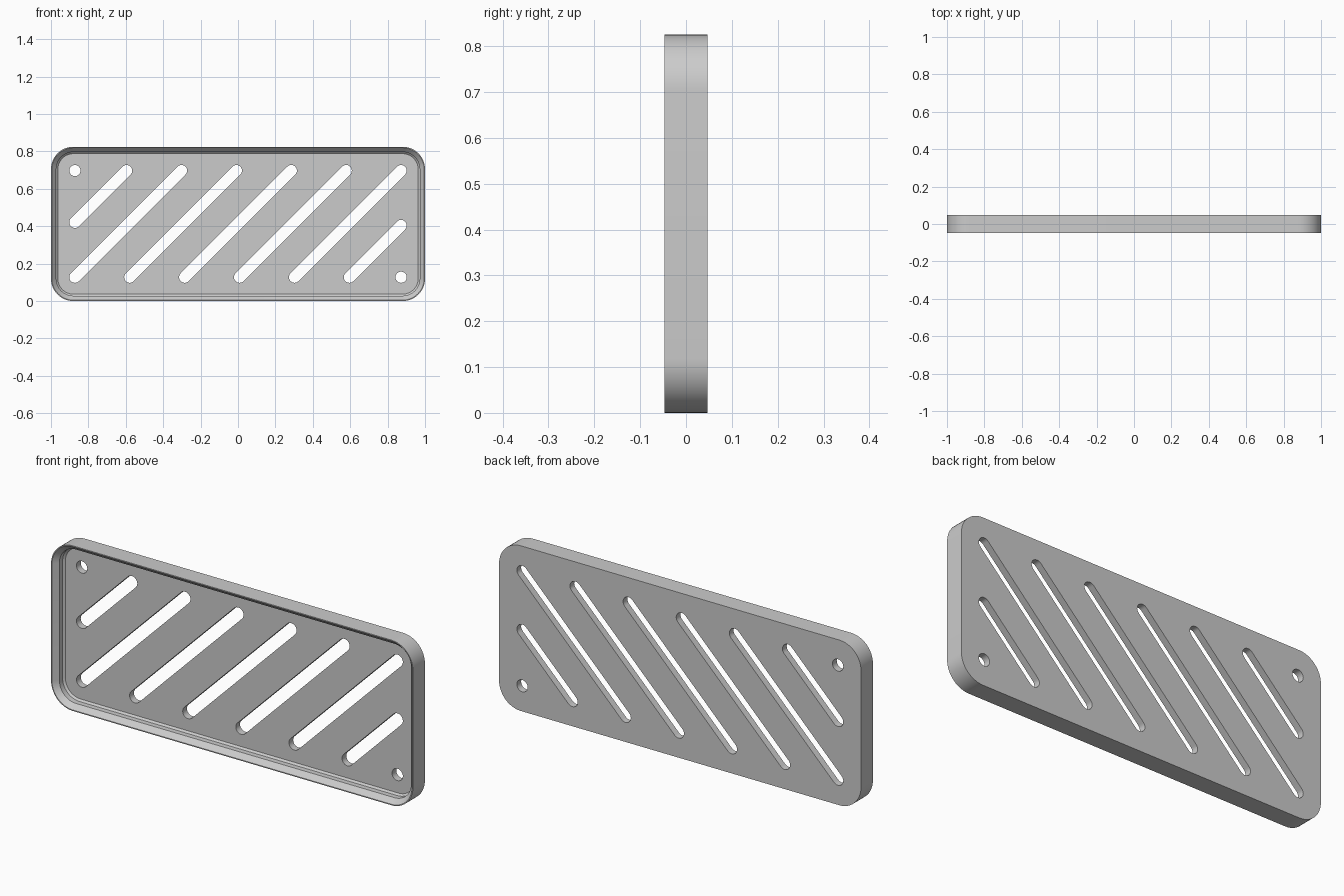
import bpy, bmesh, math

cube = bpy.data.objects.get("Cube")
if cube:
    bpy.data.objects.remove(cube)

W, H, D = 1.0, 0.4125, 0.047      # half width, half height, half depth
CORNER = 0.12
FLOOR = -D + 0.06                 # front surface of the perforated panel
SLOT_X, SLOT_Z, SLOT_R = 0.872, 0.285, 0.03
PITCH = 0.2935

grey = bpy.data.materials.new("plain grey")
grey.use_nodes = True
colour = (0.6, 0.6, 0.6, 1)
grey.diffuse_color = colour
grey.node_tree.nodes["Principled BSDF"].inputs["Base Color"].default_value = colour


def arc(cx, cz, r, start, sweep, n):
    return [(cx + r * math.cos(start + sweep * i / n),
             cz + r * math.sin(start + sweep * i / n)) for i in range(n + 1)]


def rounded_rect(inset):
    r = CORNER - inset
    pts = []
    for i, (sx, sz) in enumerate([(1, 1), (-1, 1), (-1, -1), (1, -1)]):
        pts += arc(sx * (W - CORNER), H + sz * (H - CORNER), r,
                   i * math.pi / 2, math.pi / 2, 12)
    return pts


def loft(bm, sections):
    """Bridge (outline, y) sections and cap both ends."""
    rings = [[bm.verts.new((x, y, z)) for x, z in pts] for pts, y in sections]
    for a, b in zip(rings, rings[1:]):
        for i in range(len(a)):
            j = (i + 1) % len(a)
            bm.faces.new((a[i], a[j], b[j], b[i]))
    bm.faces.new(rings[0])
    bm.faces.new(rings[-1])


def finish(bm, name):
    bmesh.ops.recalc_face_normals(bm, faces=bm.faces)
    mesh = bpy.data.meshes.new(name)
    bm.to_mesh(mesh)
    bm.free()
    mesh.materials.append(grey)
    obj = bpy.data.objects.new(name, mesh)
    bpy.context.collection.objects.link(obj)
    return obj


# Tray: back, outer wall, thin rim, chamfered lip, straight wall, small chamfer, floor
bm = bmesh.new()
profile = [(0, D), (0, -D), (0.005, -D), (0.028, -D + 0.025),
           (0.028, FLOOR - 0.009), (0.037, FLOOR)]
loft(bm, [(rounded_rect(inset), y) for inset, y in profile])
tray = finish(bm, "slotted_tray")

# Diagonal slots clipped to the panel, ending in a round hole at two corners
bm = bmesh.new()
for k in range(-4, 5):
    shift = k * PITCH
    low = max(-SLOT_Z, -SLOT_X - shift)
    high = min(SLOT_Z, SLOT_X - shift)
    if low >= high:
        side = math.copysign(1, k)
        x, z = side * SLOT_X, H - side * SLOT_Z
        outline = arc(x, z, SLOT_R, 0, math.tau, 24)[:-1]
    else:
        outline = (arc(high + shift, H + high, SLOT_R, -math.pi / 4, math.pi, 12)
                   + arc(low + shift, H + low, SLOT_R, math.pi * 0.75, math.pi, 12))
    loft(bm, [(outline, -D), (outline, 2 * D)])
cutter = finish(bm, "slot_cutter")
cutter.hide_render = True

cut = tray.modifiers.new("slots", "BOOLEAN")
cut.operation = "DIFFERENCE"
cut.solver = "EXACT"
cut.object = cutter
bpy.ops.object.select_all(action="DESELECT")
bpy.context.view_layer.objects.active = tray
tray.select_set(True)
bpy.ops.object.modifier_apply(modifier=cut.name)
bpy.data.objects.remove(cutter)
bpy.ops.object.shade_smooth_by_angle(angle=math.radians(30))
